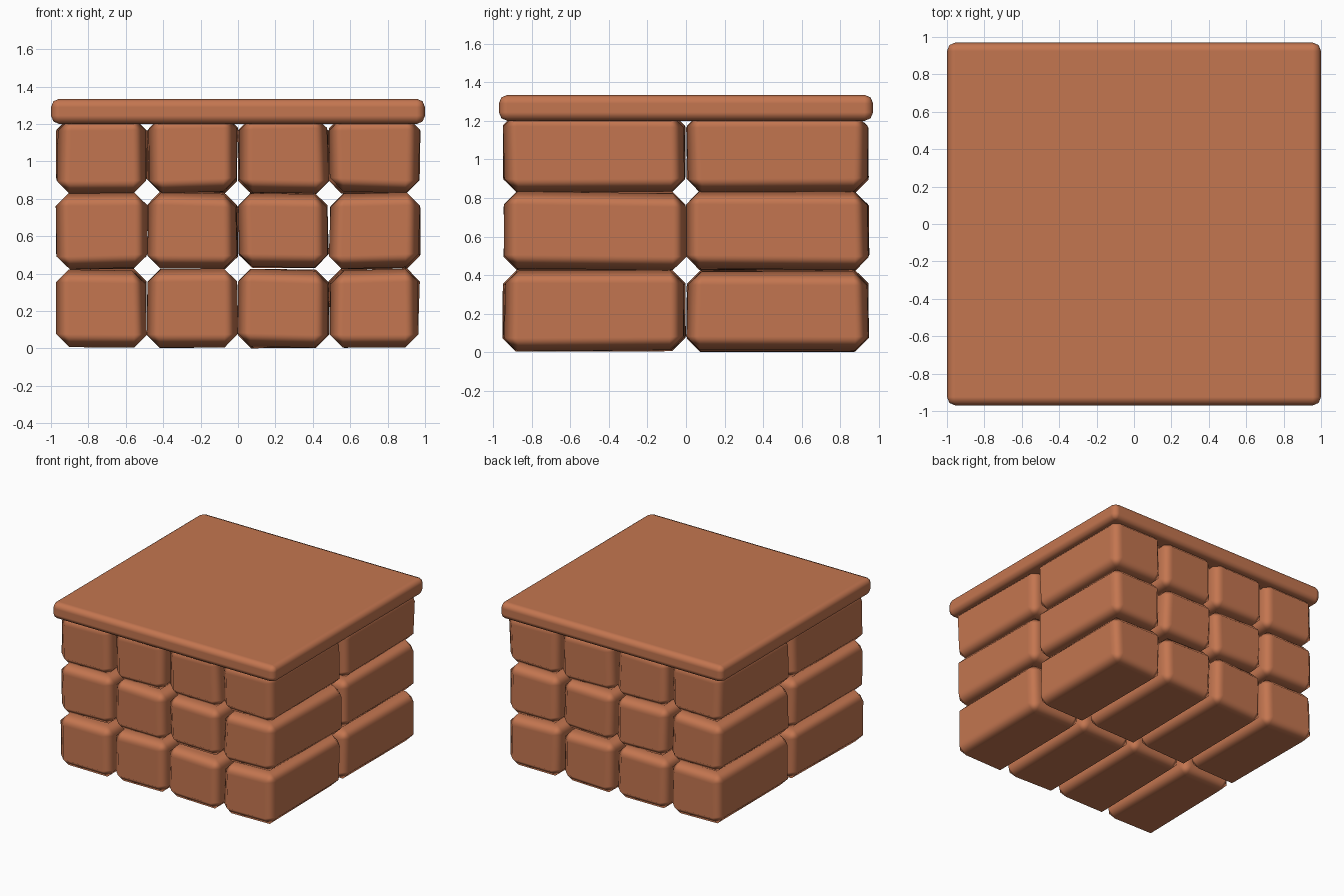
import bpy
import random
from mathutils import Vector

random.seed(4)
cube = bpy.data.objects.get("Cube")
if cube:
    bpy.data.objects.remove(cube, do_unlink=True)

# Fired clay colour
clay = bpy.data.materials.new("terracotta")
clay.use_nodes = True
clay.diffuse_color = (0.55, 0.18, 0.08, 1)
clay.node_tree.nodes["Principled BSDF"].inputs["Base Color"].default_value = clay.diffuse_color


def rounded_box(name, low, high, bevel, segments, jitter=0.0):
    """Box between two corners, with uneven corners and softened edges."""
    low, high = Vector(low), Vector(high)
    bpy.ops.mesh.primitive_cube_add(size=1, location=(low + high) / 2)
    box = bpy.context.object
    box.name = name
    for v in box.data.vertices:
        for axis in range(3):
            inset = random.uniform(0, jitter)
            v.co[axis] *= high[axis] - low[axis] - 2 * inset
    box.data.materials.append(clay)
    bpy.ops.object.shade_smooth()
    soften = box.modifiers.new("Soft edges", "BEVEL")
    soften.width = bevel
    soften.segments = segments
    soften.limit_method = "NONE"
    soften.harden_normals = True
    return box


# Stacked bricks: four across, two deep, three courses
width, depth = 0.486, 0.95
courses = [(0.0, 0.43), (0.42, 0.84), (0.825, 1.25)]
for course, (bottom, top) in enumerate(courses):
    for column in range(4):
        for row in range(2):
            x = (column - 2) * width
            y = (row - 1) * depth
            rounded_box(f"brick_{course + 1}_{column + 1}_{row + 1}",
                        (x - 0.005, y - 0.003, bottom),
                        (x + width + 0.005, y + depth + 0.003, top),
                        0.07, 1, 0.018)

# Overhanging top slab
rounded_box("top_slab", (-1, -0.97, 1.2), (1, 0.97, 1.335), 0.045, 2)
